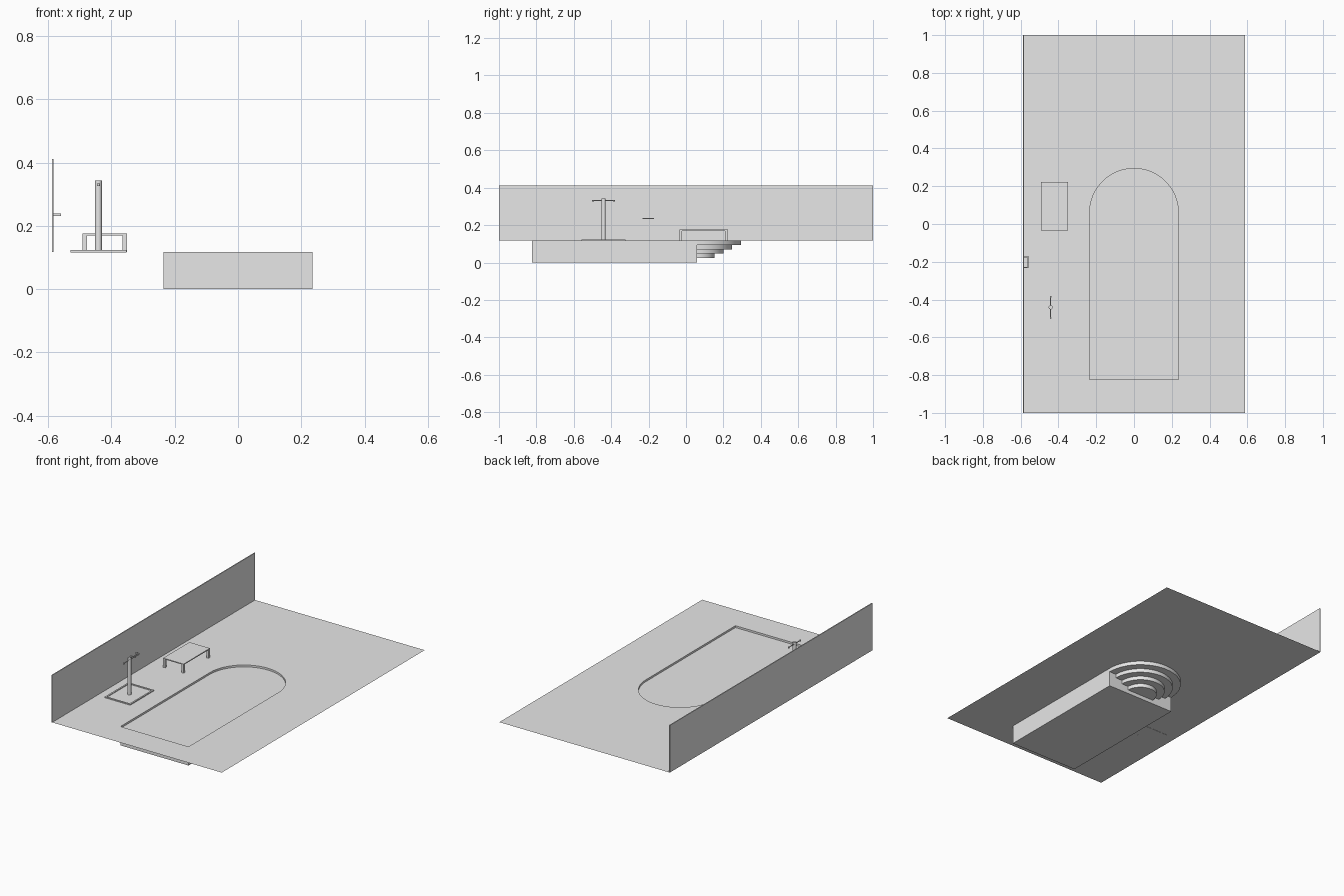
import bpy, bmesh, math
from mathutils import Matrix, Vector

S = 2 / 17          # one metre in model units
DECK = 1.0          # deck height in metres
RADIUS, ARC_Y, FRONT_Y = 2.0, 0.5, -7.0
SEGMENTS = 24

cube = bpy.data.objects.get("Cube")
if cube:
    bpy.data.objects.remove(cube)

grey = bpy.data.materials.new("light_grey")
grey.use_nodes = True
colour = (0.8, 0.8, 0.8, 1)
grey.diffuse_color = colour
grey.node_tree.nodes["Principled BSDF"].inputs["Base Color"].default_value = colour


def finish(bm, name):
    """Scale from metres and turn the bmesh into a shaded object."""
    bmesh.ops.scale(bm, vec=(S, S, S), verts=bm.verts)
    for f in bm.faces:
        f.smooth = True
    mesh = bpy.data.meshes.new(name)
    bm.to_mesh(mesh)
    bm.free()
    mesh.set_sharp_from_angle(angle=math.radians(30))
    mesh.materials.append(grey)
    obj = bpy.data.objects.new(name, mesh)
    bpy.context.collection.objects.link(obj)
    return obj


def add_box(bm, lo, hi):
    lo, hi = Vector(lo), Vector(hi)
    m = Matrix.Translation((lo + hi) / 2) @ Matrix.Diagonal((*(hi - lo), 1))
    bmesh.ops.create_cube(bm, size=1, matrix=m)


def add_rod(bm, a, b, r, sides=16):
    a, b = Vector(a), Vector(b)
    turn = (b - a).to_track_quat('Z', 'Y').to_matrix().to_4x4()
    bmesh.ops.create_cone(bm, cap_ends=True, segments=sides, radius1=r, radius2=r,
                          depth=(b - a).length,
                          matrix=Matrix.Translation((a + b) / 2) @ turn)


def add_face(bm, points):
    return bm.faces.new([bm.verts.new(p) for p in points])


def arc(r, z):
    angles = [math.pi * i / SEGMENTS for i in range(SEGMENTS + 1)]
    return [(r * math.cos(a), ARC_Y + r * math.sin(a), z) for a in angles]


def pool_outline(z):
    return arc(RADIUS, z) + [(-RADIUS, FRONT_Y, z), (RADIUS, FRONT_Y, z)]


def rect(x0, x1, y0, y1, z):
    return [(x0, y0, z), (x1, y0, z), (x1, y1, z), (x0, y1, z)]


def strip(bm, lower, upper):
    """Quads between two rows of points."""
    a = [bm.verts.new(p) for p in lower]
    b = [bm.verts.new(p) for p in upper]
    for i in range(len(a) - 1):
        bm.faces.new((a[i], a[i + 1], b[i + 1], b[i]))


# Deck: thin sheet with the pool opening
bm = bmesh.new()
for loop in (rect(-5, 5, -8.5, 8.5, DECK), pool_outline(DECK)):
    vs = [bm.verts.new(p) for p in loop]
    for i, v in enumerate(vs):
        bm.edges.new((v, vs[i - 1]))
bmesh.ops.triangle_fill(bm, use_beauty=True, edges=bm.edges[:], normal=(0, 0, 1))
finish(bm, "deck")

# Pool basin: floor, three walls and a stepped back wall
bm = bmesh.new()
corners = [(RADIUS, ARC_Y), (RADIUS, FRONT_Y), (-RADIUS, FRONT_Y), (-RADIUS, ARC_Y)]
add_face(bm, [(x, y, 0) for x, y in reversed(corners)])
strip(bm, [(x, y, 0) for x, y in corners], [(x, y, DECK) for x, y in corners])
STEP = 0.2
radii = [0.8, 1.2, 1.6, 2.0]
strip(bm, [(-RADIUS, ARC_Y, 0), (RADIUS, ARC_Y, 0)],
      [(-RADIUS, ARC_Y, STEP), (RADIUS, ARC_Y, STEP)])
for k, r in enumerate(radii[:-1]):
    z = STEP * (k + 1)
    for s in (-1, 1):
        strip(bm, [(s * r, ARC_Y, z), (s * RADIUS, ARC_Y, z)],
              [(s * r, ARC_Y, z + STEP), (s * RADIUS, ARC_Y, z + STEP)])
bmesh.ops.remove_doubles(bm, verts=bm.verts, dist=0.001)
bmesh.ops.recalc_face_normals(bm, faces=bm.faces)
finish(bm, "pool_basin")

# Semicircular entry steps
bm = bmesh.new()
add_face(bm, arc(radii[0], STEP))
for k, r in enumerate(radii):
    z = STEP * (k + 1)
    strip(bm, arc(r, z), arc(r, z + STEP))
    if k:
        strip(bm, arc(radii[k - 1], z), arc(r, z))
bmesh.ops.remove_doubles(bm, verts=bm.verts, dist=0.001)
bmesh.ops.recalc_face_normals(bm, faces=bm.faces)
finish(bm, "pool_steps")

# Water surface
bm = bmesh.new()
add_face(bm, pool_outline(0.9))
finish(bm, "water_surface")

# Side wall
bm = bmesh.new()
add_box(bm, (-5, -8.5, DECK), (-4.95, 8.5, DECK + 2.5))
finish(bm, "side_wall")

# Towel rail on the wall
bm = bmesh.new()
for y in (-1.98, -1.5):
    add_box(bm, (-4.95, y, 1.97), (-4.8, y + 0.05, 2.03))
add_box(bm, (-4.8, -1.98, 1.97), (-4.75, -1.45, 2.03))
finish(bm, "towel_rail")

# Lounger: slab on four legs
bm = bmesh.new()
add_box(bm, (-4.18, -0.3, 1.44), (-2.98, 1.9, 1.49))
finish(bm, "lounger_top")
bm = bmesh.new()
for x in (-4.18, -3.1):
    for y in (-0.3, 1.78):
        add_box(bm, (x, y, DECK), (x + 0.12, y + 0.12, 1.44))
finish(bm, "lounger_legs")

# Shower tray: raised rim around a low base
CX = CY = -3.75
HX, HY, RIM = 0.75, 1.0, 0.08
bm = bmesh.new()
for s in (-1, 1):
    x0, x1 = sorted((CX + s * HX, CX + s * (HX - RIM)))
    add_box(bm, (x0, CY - HY, 0.99), (x1, CY + HY, 1.05))
    y0, y1 = sorted((CY + s * HY, CY + s * (HY - RIM)))
    add_box(bm, (CX - HX + RIM, y0, 0.99), (CX + HX - RIM, y1, 1.05))
finish(bm, "shower_tray_rim")
bm = bmesh.new()
add_box(bm, (CX - HX + RIM, CY - HY + RIM, 0.99), (CX + HX - RIM, CY + HY - RIM, 1.01))
finish(bm, "shower_tray_base")
bm = bmesh.new()
add_rod(bm, (CX + 0.4, CY + 0.05, 0.98), (CX + 0.4, CY + 0.05, 1.02), 0.06)
finish(bm, "shower_drain")

# Shower column with an arm and two small heads
bm = bmesh.new()
add_rod(bm, (CX, CY, 1.01), (CX, CY, 2.92), 0.095, 24)
finish(bm, "shower_column")
bm = bmesh.new()
add_rod(bm, (CX, CY - 0.5, 2.82), (CX, CY + 0.5, 2.82), 0.025)
finish(bm, "shower_arm")
bm = bmesh.new()
for s in (-1, 1):
    add_rod(bm, (CX, CY + s * 0.48, 2.77), (CX, CY + s * 0.48, 2.84), 0.04)
finish(bm, "shower_heads")
